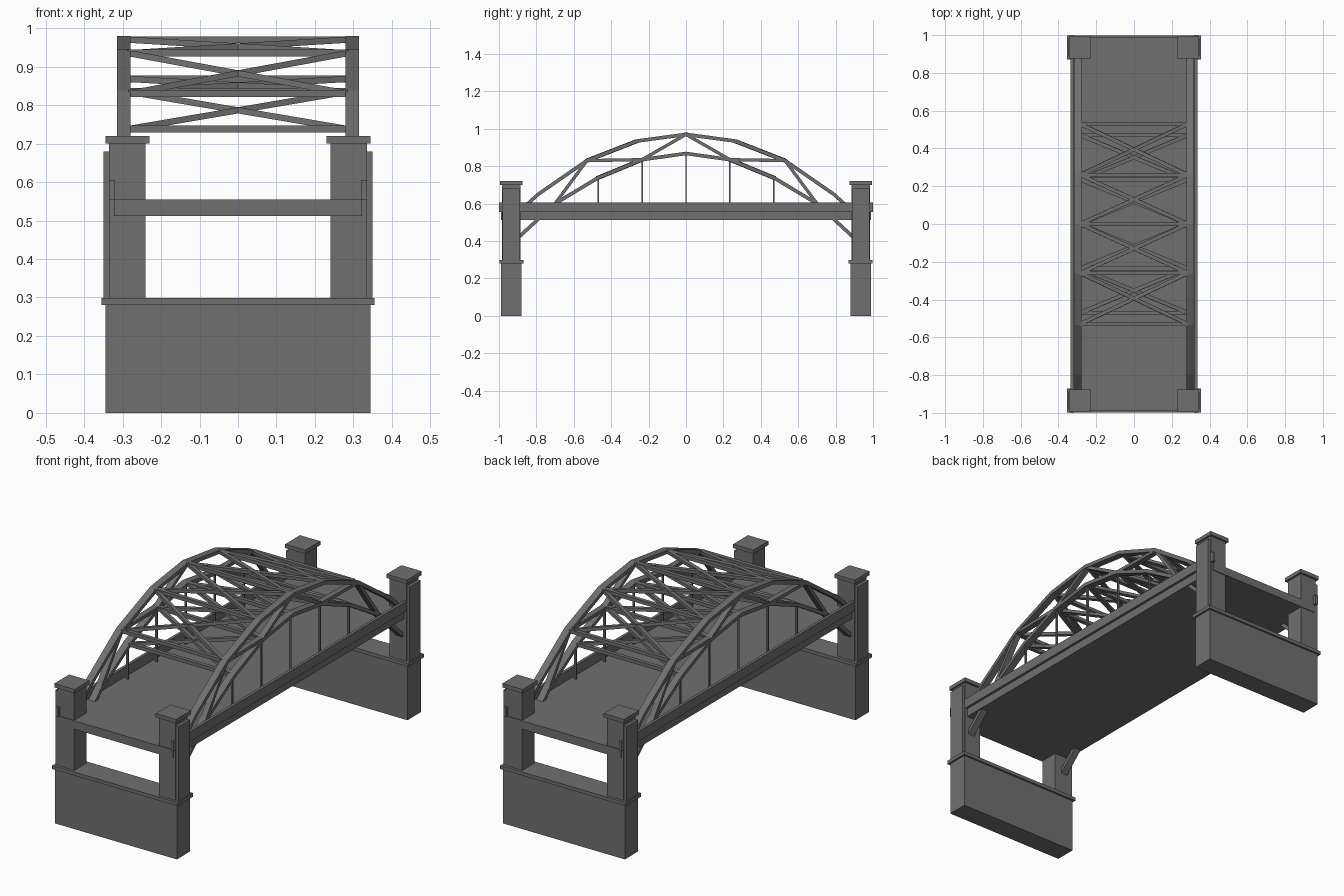
import bpy, bmesh
from mathutils import Vector, Matrix

if "Cube" in bpy.data.objects:
    bpy.data.objects.remove(bpy.data.objects["Cube"])

# Dark steel grey for every part
steel = bpy.data.materials.new("dark_grey")
steel.diffuse_color = (.16, .16, .16, 1)
steel.use_nodes = True
steel.node_tree.nodes["Principled BSDF"].inputs["Base Color"].default_value = steel.diffuse_color

def finish(bm, name):
    bmesh.ops.recalc_face_normals(bm, faces=bm.faces)
    me = bpy.data.meshes.new(name)
    bm.to_mesh(me)
    bm.free()
    me.materials.append(steel)
    ob = bpy.data.objects.new(name, me)
    bpy.context.collection.objects.link(ob)
    return ob

def add_box(bm, x0, x1, y0, y1, z0, z1):
    m = Matrix.Translation(((x0 + x1) / 2, (y0 + y1) / 2, (z0 + z1) / 2)) \
        @ Matrix.Diagonal((x1 - x0, y1 - y0, z1 - z0, 1))
    bmesh.ops.create_cube(bm, size=1, matrix=m)

def boxes(name, *dims):
    bm = bmesh.new()
    for d in dims:
        add_box(bm, *d)
    return finish(bm, name)

def add_beam(bm, a, b, w, h):
    # rectangular bar from a to b, h measured closest to vertical
    a, b = Vector(a), Vector(b)
    d = (b - a).normalized()
    ref = Vector((1, 0, 0)) if abs(d.x) < 0.5 else Vector((0, 1, 0))
    up = d.cross(ref).normalized()
    side = up.cross(d)
    rot = Matrix((side, d, up)).transposed().to_4x4()
    if rot.determinant() < 0:
        rot = rot @ Matrix.Diagonal((-1, 1, 1, 1))
    m = Matrix.Translation((a + b) / 2) @ rot @ Matrix.Diagonal((w, (b - a).length, h, 1))
    bmesh.ops.create_cube(bm, size=1, matrix=m)

def mirror(ob, x=True, y=True):
    mod = ob.modifiers.new("Mirror", 'MIRROR')
    mod.use_axis = (x, y, False)
    mod.use_clip = False
    mod.use_mirror_merge = False

# Piers with ledge
mirror(boxes("pier", (-.345, .345, .88, .988, 0, .28)), x=False)
mirror(boxes("pier_ledge", (-.355, .355, .87, .998, .28, .298)), x=False)

# Portal towers
mirror(boxes("tower_shaft", (.24, .335, .886, .984, .298, .70)))
mirror(boxes("tower_side_pilaster", (.335, .35, .89, .98, .298, .68)))
mirror(boxes("tower_cap", (.23, .345, .875, .995, .70, .72)))

# Roadway and edge girders
boxes("deck", (-.322, .322, -.988, .988, .512, .555))
mirror(boxes("edge_girder", (.32, .335, -1, 1, .555, .605)), y=False)

# Arch chord nodes (y, z), crown to springing
UPPER = [(0, .97), (.26, .935), (.53, .83), (.79, .65), (.89, .56)]
LOWER = [(0, .868), (.235, .835), (.47, .738), (.70, .60), (.895, .42)]
X0, X1, XC = .279, .315, .297

def chord(name, half, t):
    # mitred arch rib with a rectangular section
    pts = [Vector((0, -y, z)) for y, z in half[:0:-1]] + [Vector((0, y, z)) for y, z in half]
    bm = bmesh.new()
    rings = []
    for i, p in enumerate(pts):
        d0 = (p - pts[i - 1]).normalized() if i else (pts[1] - p).normalized()
        d1 = (pts[i + 1] - p).normalized() if i < len(pts) - 1 else d0
        d = (d0 + d1).normalized()
        n = Vector((0, -d.z, d.y)) * (t / 2 / d.dot(d0))
        rings.append([bm.verts.new((x, q.y, q.z))
                      for x, q in ((X0, p - n), (X1, p - n), (X1, p + n), (X0, p + n))])
    for r, s in zip(rings, rings[1:]):
        for k in range(4):
            bm.faces.new((r[k], r[(k + 1) % 4], s[(k + 1) % 4], s[k]))
    bm.faces.new(rings[0])
    bm.faces.new(rings[-1])
    mirror(finish(bm, name), y=False)

chord("upper_arch_chord", UPPER, .019)
chord("lower_arch_chord", LOWER, .019)

# Web diagonals between chords
bm = bmesh.new()
for a, b in ((UPPER[0], LOWER[1]), (UPPER[2], LOWER[1]), (UPPER[2], LOWER[3])):
    add_beam(bm, (XC, *a), (XC, *b), .03, .017)
mirror(finish(bm, "web_diagonals"))

# Hangers down to the deck
bm = bmesh.new()
for y, z in LOWER[:3]:
    for s in ((1,) if y == 0 else (1, -1)):
        add_box(bm, XC - .005, XC + .005, s * y - .004, s * y + .004, .55, z)
mirror(finish(bm, "hangers"), y=False)

# Cross struts and X bracing between the two arches
struts, braces = bmesh.new(), bmesh.new()
for nodes in (UPPER, LOWER):
    for s in (1, -1):
        pts = [(s * y, z) for y, z in nodes[:3]]
        for p in pts:
            if p[0] or s == 1:
                add_beam(struts, (-.285, *p), (.285, *p), .02, .018)
        for p, q in zip(pts, pts[1:]):
            add_beam(braces, (-.285, *p), (.285, *q), .02, .016)
            add_beam(braces, (.285, *p), (-.285, *q), .02, .016)
finish(struts, "cross_struts")
finish(braces, "x_bracing")
